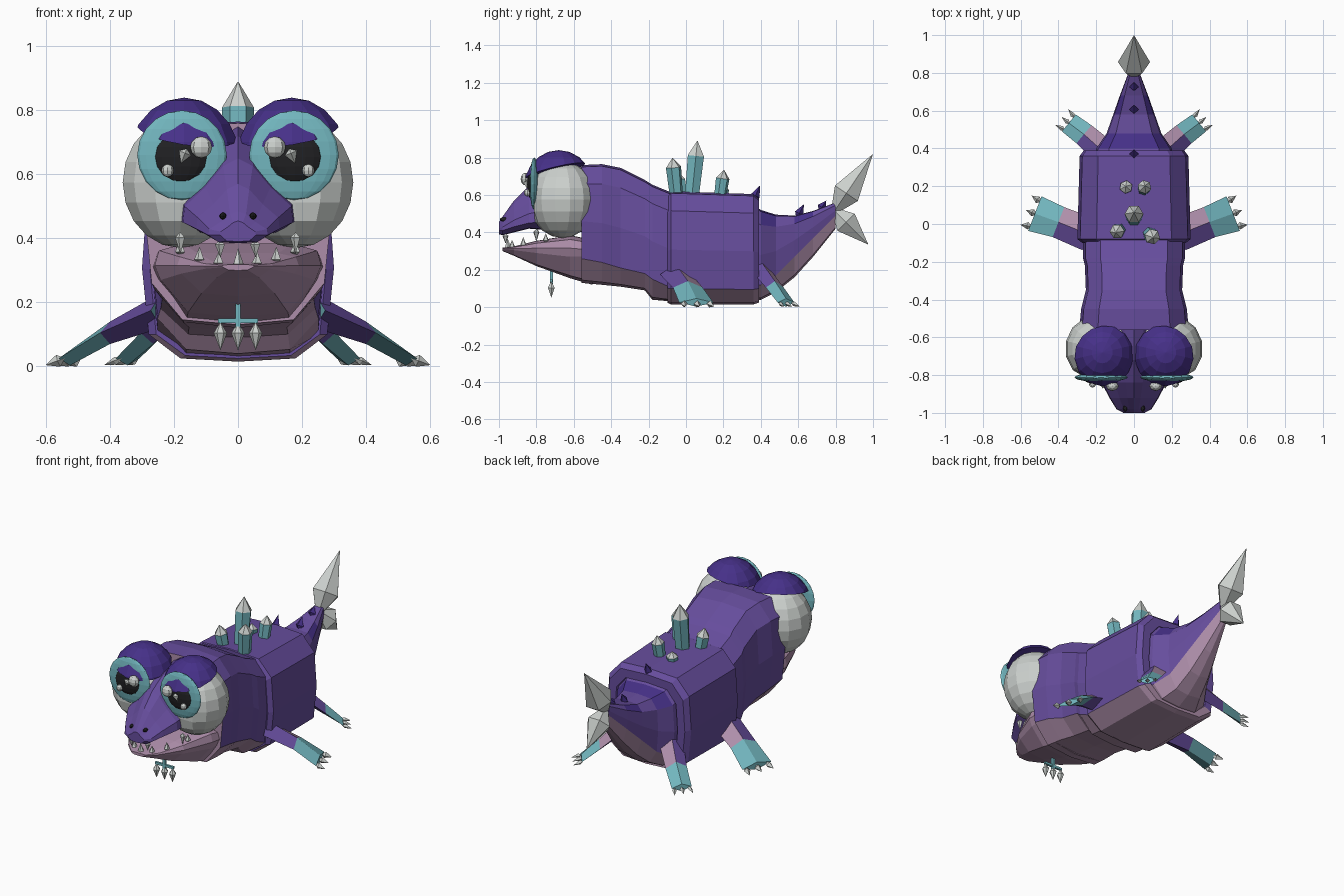
import bpy, bmesh, math
from mathutils import Vector, Matrix

if "Cube" in bpy.data.objects:
    bpy.data.objects.remove(bpy.data.objects["Cube"])

COLORS = {
    "purple": (0.135, 0.075, 0.34), "dark_purple": (0.062, 0.03, 0.25),
    "dusty_pink": (0.42, 0.27, 0.40), "teal": (0.17, 0.47, 0.52),
    "bone_white": (0.60, 0.63, 0.61), "black": (0.015, 0.015, 0.017)}
MATS = {}
for name, c in COLORS.items():
    MATS[name] = bpy.data.materials.new(name)
    MATS[name].diffuse_color = (*c, 1)


def finish(bm, name, mats):
    bmesh.ops.recalc_face_normals(bm, faces=bm.faces)
    me = bpy.data.meshes.new(name)
    bm.to_mesh(me)
    bm.free()
    for m in mats:
        me.materials.append(MATS[m])
    ob = bpy.data.objects.new(name, me)
    bpy.context.collection.objects.link(ob)
    return ob


def skin(name, rings, mats, rule, cap=0):
    """Bridge point rings; rule(segment, side) gives the material index."""
    bm = bmesh.new()
    vs = [[bm.verts.new(p) for p in r] for r in rings]
    n = len(vs[0])
    for k in range(len(vs) - 1):
        for j in range(n):
            i = (j + 1) % n
            f = bm.faces.new((vs[k][j], vs[k][i], vs[k+1][i], vs[k+1][j]))
            f.material_index = rule(k, j)
    for r in (vs[0], vs[-1]):
        bm.faces.new(r).material_index = cap
    return finish(bm, name, mats)


ROUND = ((1, .4), (.95, .8), (.66, .98), (0, 1))
PEAK = ((.9, .25), (.55, .55), (.25, .88), (0, 1))


def loft(name, sections, mats, rule, upper=ROUND, cap=0):
    """Sections (y, half width, bottom z, seam z, top z) become 12-sided rings."""
    rings = []
    for y, w, zb, zs, zt in sections:
        half = [(0, zb), (.6*w, zb + .12*(zs - zb)), (.93*w, zs)]
        half += [(a*w, zs + b*(zt - zs)) for a, b in upper]
        ring = half + [(-x, z) for x, z in half[-2:0:-1]]
        rings.append([(x, y, z) for x, z in ring])
    return skin(name, rings, mats, rule, cap)


def spike(name, base, tip, r, mid=.3, n=6, mat="bone_white"):
    """Double-pointed faceted crystal."""
    bm = bmesh.new()
    a, b = Vector(base), Vector(tip)
    q = (b - a).to_track_quat('Z', 'Y')
    v0, v1 = bm.verts.new(a), bm.verts.new(b)
    ring = [bm.verts.new(a.lerp(b, mid) + q @ Vector((r*math.cos(t), r*math.sin(t), 0)))
            for t in (2*math.pi*i/n for i in range(n))]
    for i in range(n):
        bm.faces.new((v0, ring[i], ring[i-1]))
        bm.faces.new((v1, ring[i-1], ring[i]))
    return finish(bm, name, [mat])


def ball(name, c, r, mat, seg=14, rings=9, plane=None, front=None):
    """Faceted ellipsoid, optionally cut by a plane or flattened in front."""
    bm = bmesh.new()
    bmesh.ops.create_uvsphere(bm, u_segments=seg, v_segments=rings, radius=1,
                              matrix=Matrix.Translation(c) @ Matrix.Diagonal((*r, 1)))
    if plane:
        g = bm.verts[:] + bm.edges[:] + bm.faces[:]
        res = bmesh.ops.bisect_plane(bm, geom=g, plane_co=plane[0], plane_no=plane[1],
                                     clear_inner=True)
        bmesh.ops.contextual_create(bm, geom=[e for e in res["geom_cut"]
                                              if isinstance(e, bmesh.types.BMEdge)])
    if front is not None:
        for v in bm.verts:
            v.co.y = max(v.co.y, front)
    return finish(bm, name, [mat])


def box(name, c, size, mat):
    bm = bmesh.new()
    bmesh.ops.create_cube(bm, size=1, matrix=Matrix.Translation(c) @ Matrix.Diagonal((*size, 1)))
    return finish(bm, name, [mat])


def belly(k, j):
    return 1 if j in (0, 1, 10, 11) else 0


SKIN = ["purple", "dusty_pink", "dark_purple"]

# Body: neck, thicker trunk shell and recessed rear rim
loft("neck", [(-.56, .29, .13, .26, .76), (-.45, .28, .12, .24, .765),
              (-.35, .255, .11, .21, .745), (-.22, .26, .09, .18, .68),
              (-.18, .27, .04, .15, .655), (-.07, .27, .03, .1, .61)], SKIN, belly, cap=1)
loft("trunk", [(-.10, .275, .025, .1, .60), (-.08, .30, .015, .1, .62),
               (.36, .288, .015, .095, .605), (.39, .265, .025, .1, .58),
               (.39, .215, .05, .12, .53), (.36, .2, .06, .13, .52)], SKIN, belly)


# Tail with darker markings along the top
def tail_rule(k, j):
    if belly(k, j):
        return 1
    return 2 if (k == 1 and j in (4, 5, 6, 7)) or (k == 3 and j in (4, 7)) else 0


loft("tail", [(.36, .21, .04, .11, .55), (.40, .20, .04, .12, .52), (.48, .145, .08, .17, .495),
              (.58, .11, .16, .27, .49), (.68, .075, .27, .37, .515),
              (.80, .03, .42, .49, .56)], SKIN, tail_rule)
spike("tail_crystal_upper", (0, .77, .48), (0, 1, .82), .085, .38)
spike("tail_crystal_lower", (0, .77, .54), (0, .975, .335), .075, .42)
for y, z, h in ((.375, .56, .09), (.61, .47, .08), (.73, .51, .06)):
    spike("tail_thorn", (0, y - .02, z), (0, y + .02, z + h), .025, .4, 4, "dark_purple")

# Jaw and snout
loft("lower_jaw", [(-.5, .27, .12, .27, .36), (-.62, .26, .155, .27, .385),
                   (-.8, .19, .22, .29, .355), (-.92, .11, .275, .305, .325),
                   (-.98, .05, .3, .31, .318)], ["dusty_pink"], lambda k, j: 0)
loft("snout", [(-.5, .2, .4, .47, .76), (-.72, .2, .41, .46, .72), (-.84, .185, .42, .45, .65),
               (-.92, .14, .4, .43, .57), (-.98, .1, .385, .41, .485),
               (-1, .06, .39, .41, .455)], ["purple"], lambda k, j: 0, PEAK)

for s in (-1, 1):
    ball("nostril", (s*.047, -.975, .47), (.011, .02, .011), "black", 8, 6)
    # Eye: ball, iris, pupil, glints and heavy lid
    ball("eyeball", (s*.18, -.66, .575), (.185, .182, .205), "bone_white", 14, 10, front=-.812)
    ball("iris", (s*.175, -.812, .66), (.14, .024, .14), "teal", 20, 10)
    ball("pupil", (s*.178, -.825, .655), (.085, .024, .08), "black", 16, 8)
    ball("glint_large", (s*.115, -.858, .685), (.034, .026, .034), "bone_white", 8, 6)
    ball("glint_small", (s*.22, -.848, .612), (.019, .018, .02), "bone_white", 8, 6)
    spike("glint_shard", (s*.16, -.85, .68), (s*.178, -.85, .635), .02, .3, 4)
    ball("eyelid", (s*.168, -.68, .64), (.18, .187, .2), "dark_purple", 14, 10,
         plane=((s*.168, -.68, .735), (-s*.14, -.24, 1)))
    # Teeth
    for x, y, z, d in ((.055, -.965, .395, -.055), (.18, -.8, .42, -.07),
                       (.06, -.93, .31, .05), (.12, -.87, .32, .055), (.18, -.75, .345, .05)):
        spike("tooth", (s*x, y, z), (s*x, y, z + d), .017, .25, 5)
spike("front_tooth", (0, -.95, .30), (0, -.955, .37), .017, .3, 5)

# Chin ornament
box("chin_post", (0, -.72, .165), (.016, .016, .09), "teal")
box("chin_bar", (0, -.72, .142), (.125, .014, .014), "teal")
for x in (-.055, 0, .055):
    spike("chin_spike", (x, -.72, .14), (x, -.72, .05), .021, .4)


# Crystals on the back: teal prisms with pale pointed tips
def crystal(x, y, z, r, h, tip, lean):
    axis = Vector(lean).normalized()
    q = axis.to_track_quat('Z', 'Y')
    p = Vector((x, y, z))
    rings = [[p + axis*d + q @ Vector((w*math.cos(i*math.pi/3), w*math.sin(i*math.pi/3), 0))
              for i in range(6)] for d, w in ((0, r*.85), (h, r), (h + tip, .002))]
    skin("back_crystal", rings, ["teal", "bone_white"], lambda k, j: k, cap=1)


for c in ((0, .03, .58, .05, .23, .08, (0, .1, 1)),
          (.08, -.05, .58, .042, .17, .05, (.1, -.1, 1)),
          (-.075, -.03, .58, .04, .10, .05, (-.15, -.1, 1)),
          (.05, .18, .58, .037, .11, .045, (.05, .15, 1)),
          (-.04, .19, .58, .035, .05, .03, (-.05, .12, 1))):
    crystal(*c)


# Legs: ridged limbs with pale rear faces, teal feet and claws
def leg(name, path, s):
    a, b = Vector(path[0][:3]), Vector(path[-1][:3])
    d = Vector((b.x - a.x, b.y - a.y, 0)).normalized()
    w = Vector((-d.y, d.x, 0))
    up = Vector((0, 0, 1))
    flip = lambda p: (s*p.x, p.y, p.z)
    rings = []
    for x, y, z, W, T in path:
        c = Vector((x, y, z))
        rings.append([flip(p) for p in (c + w*W, c + up*T, c - w*W, c - up*T)])
    skin(name, rings, ["purple", "dusty_pink", "teal"],
         lambda k, j: 2 if k == 1 else (1 if j == 0 else 0), cap=2)
    W = path[-1][3]
    for t in (-.7, 0, .7):
        p = b + w*(W*t) - d*.01
        tip = p + d*.06 + w*(t*.02)
        tip.z = .004
        spike(name + "_claw", flip(p), flip(tip), W*.17 + .003, .35, 4)


for s in (-1, 1):
    leg("front_leg", ((.24, -.055, .175, .09, .055), (.40, .01, .105, .085, .035),
                      (.525, .055, .025, .098, .022)), s)
    leg("rear_leg", ((.17, .39, .21, .07, .05), (.265, .475, .105, .062, .035),
                     (.345, .535, .025, .058, .022)), s)

for m in bpy.data.materials:
    if m.users and not m.is_grease_pencil:
        m.use_nodes = True
        m.node_tree.nodes["Principled BSDF"].inputs["Base Color"].default_value = m.diffuse_color
